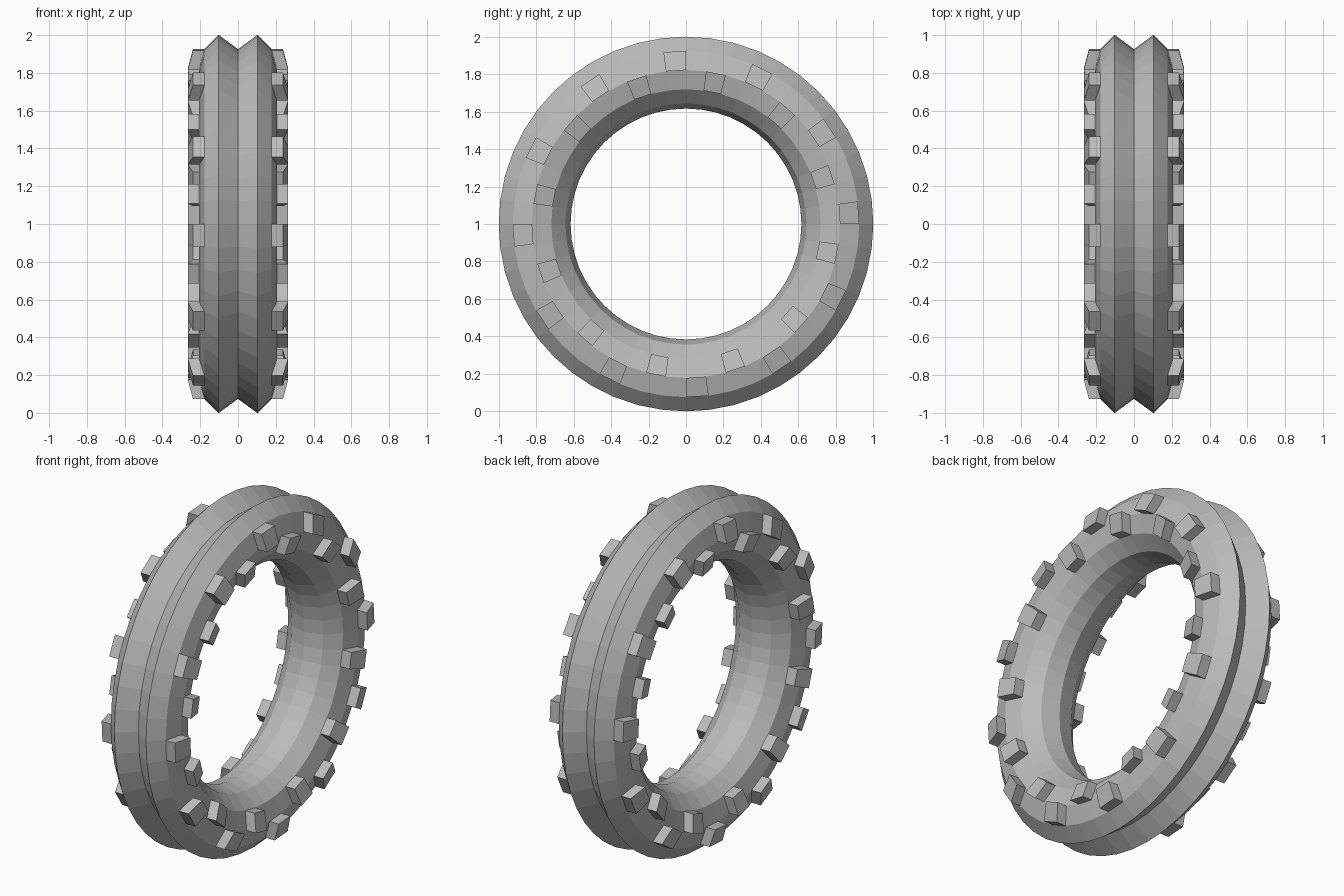
import bpy, bmesh, math

cube = bpy.data.objects.get("Cube")
if cube:
    bpy.data.objects.remove(cube, do_unlink=True)

SEGMENTS, SIDES = 48, 12
STEP = 2 * math.pi / SEGMENTS
MAJOR, MINOR = 0.823, 0.206
GROOVE_RADIUS = 0.926
STUD_HEIGHT = 0.06

rubber = bpy.data.materials.new("grey rubber")
rubber.use_nodes = True
GREY = (0.5, 0.5, 0.5, 1)
rubber.diffuse_color = GREY
rubber.node_tree.nodes["Principled BSDF"].inputs["Base Color"].default_value = GREY


def ring_point(x, r, i):
    return (x, r * math.cos(i * STEP), 1 + r * math.sin(i * STEP))


# Round cross-section with its outermost point pulled in as a groove
profile = []
for j in range(SIDES):
    a = 2 * math.pi * j / SIDES
    profile.append((MINOR * math.sin(a), MAJOR + MINOR * math.cos(a)))
profile[0] = (0, GROOVE_RADIUS)

# Tyre body swept around the x axis
bm = bmesh.new()
rings = [[bm.verts.new(ring_point(x, r, i)) for x, r in profile]
         for i in range(SEGMENTS)]
faces = {}
for i in range(SEGMENTS):
    a, b = rings[i], rings[(i + 1) % SEGMENTS]
    for j in range(SIDES):
        k = (j + 1) % SIDES
        faces[i, j] = bm.faces.new((a[j], b[j], b[k], a[k]))

# Side studs: outer and inner rows alternate, extruded straight sideways
for i in range(0, SEGMENTS, 4):
    for row, shift in ((2, 0), (3, 2)):
        for j, side in ((row, 1), (SIDES - 1 - row, -1)):
            face = faces[i + shift, j]
            new = bmesh.ops.extrude_discrete_faces(bm, faces=[face])["faces"][0]
            bmesh.ops.translate(bm, verts=new.verts, vec=(side * STUD_HEIGHT, 0, 0))

bmesh.ops.recalc_face_normals(bm, faces=bm.faces)
mesh = bpy.data.meshes.new("studded_tyre")
bm.to_mesh(mesh)
bm.free()
mesh.materials.append(rubber)
tyre = bpy.data.objects.new("studded_tyre", mesh)
bpy.context.collection.objects.link(tyre)
